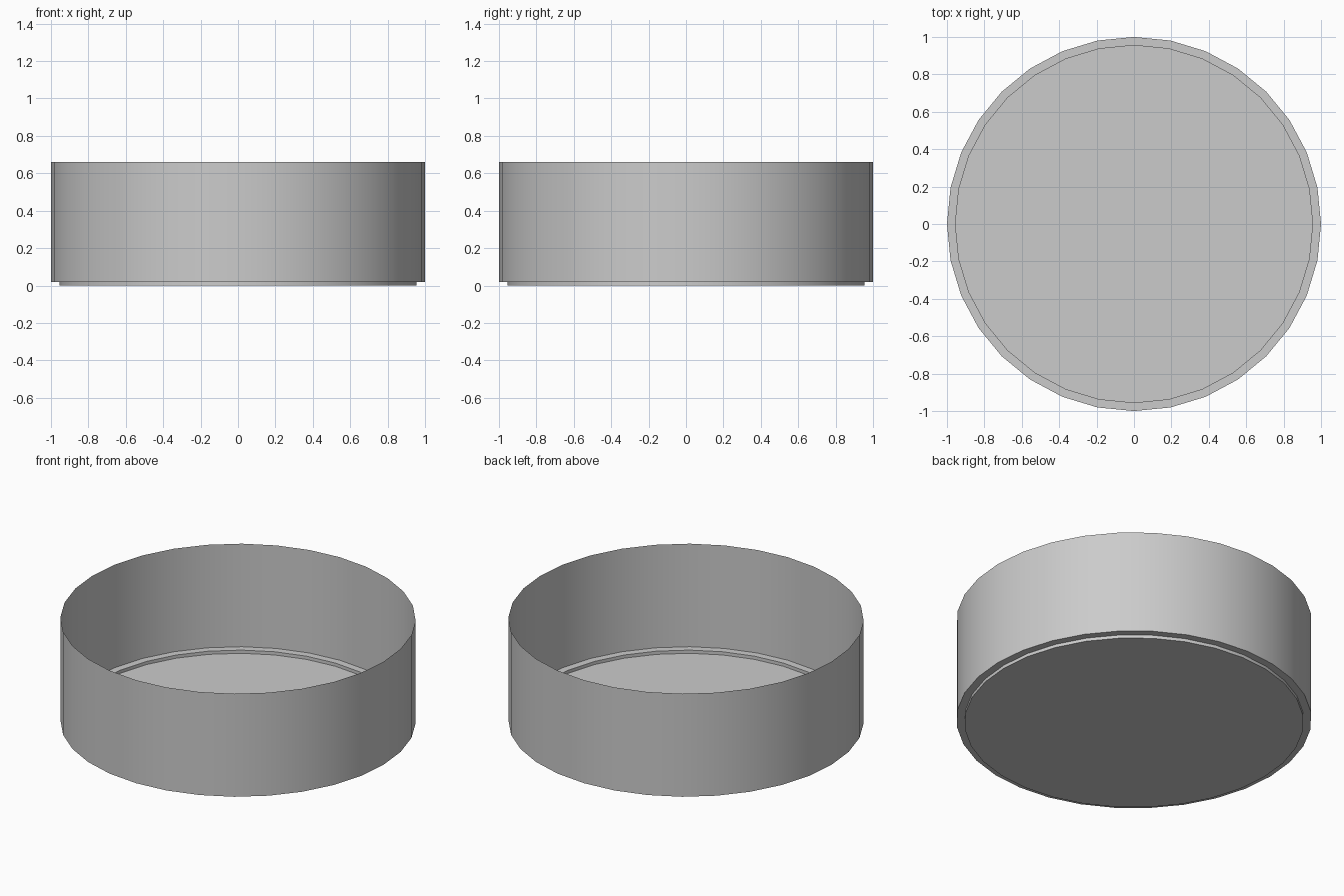
import bpy, bmesh
from math import cos, sin, tau, radians

if "Cube" in bpy.data.objects:
    bpy.data.objects.remove(bpy.data.objects["Cube"])

SIDES = 32

# Half profile (radius, z): base step, ledge, thin open wall
PROFILE = [(0.955, 0.0), (0.955, 0.02), (1.0, 0.02), (1.0, 0.66)]

bm = bmesh.new()
rings = [[bm.verts.new((r * cos(tau * i / SIDES), r * sin(tau * i / SIDES), z))
          for i in range(SIDES)] for r, z in PROFILE]

# Stepped side wall
for low, high in zip(rings, rings[1:]):
    for i in range(SIDES):
        j = (i + 1) % SIDES
        bm.faces.new((low[i], low[j], high[j], high[i]))

# Flat floor disc
bm.faces.new(rings[0][::-1])

mesh = bpy.data.meshes.new("round_tray")
bm.to_mesh(mesh)
bm.free()
tray = bpy.data.objects.new("round_tray", mesh)
bpy.context.collection.objects.link(tray)

# Smooth wall with crisp step edges
bpy.context.view_layer.objects.active = tray
tray.select_set(True)
bpy.ops.object.shade_smooth_by_angle(angle=radians(30))
